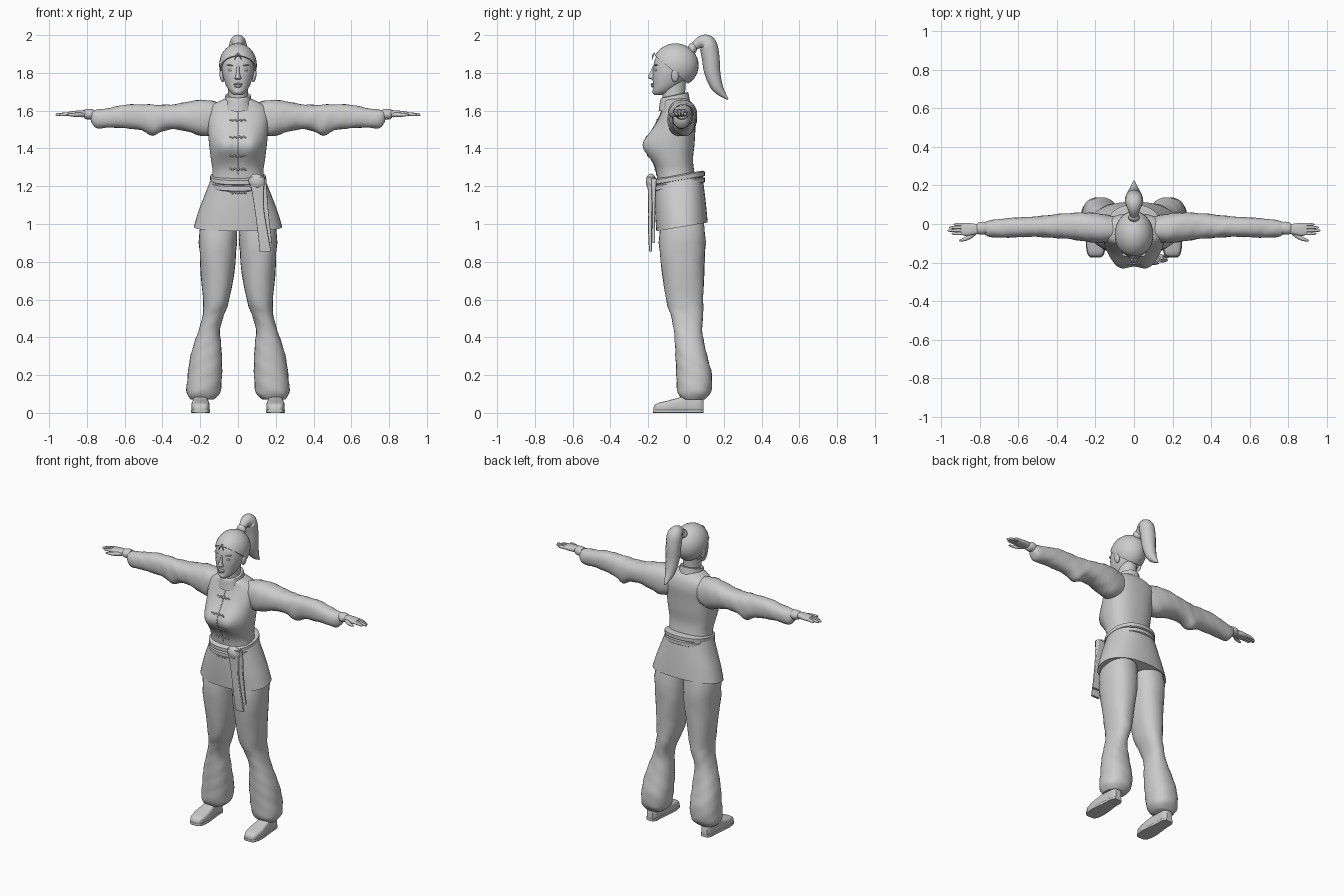
import bpy, bmesh, math
from mathutils import Vector, Matrix
from mathutils.bvhtree import BVHTree

if "Cube" in bpy.data.objects:
    bpy.data.objects.remove(bpy.data.objects["Cube"], do_unlink=True)

grey = bpy.data.materials.new("plain_grey")
grey.use_nodes = True
COLOUR = (0.6, 0.6, 0.6, 1)
grey.diffuse_color = COLOUR
grey.node_tree.nodes["Principled BSDF"].inputs["Base Color"].default_value = COLOUR
SIDES = (("left", 1), ("right", -1))
meshes = []


def link(name, data):
    data.materials.append(grey)
    obj = bpy.data.objects.new(name, data)
    bpy.context.collection.objects.link(obj)
    return obj


def finish(name, bm, side=1):
    """Turn a bmesh into an object, mirrored across x when side is -1."""
    bmesh.ops.scale(bm, vec=(side, 1, 1), verts=bm.verts)
    bmesh.ops.recalc_face_normals(bm, faces=bm.faces)
    mesh = bpy.data.meshes.new(name)
    bm.to_mesh(mesh)
    bm.free()
    obj = link(name, mesh)
    meshes.append(obj)
    return obj


def refine(rows, steps):
    """Catmull-Rom interpolation through rows of numbers."""
    out, last = [], len(rows) - 1
    for i in range(last):
        quad = [rows[max(0, min(last, i + k))] for k in (-1, 0, 1, 2)]
        for s in range(steps):
            t = s / steps
            out.append([b + t * ((c - a) + t * ((2*a - 5*b + 4*c - d) + t * (3*b - a - 3*c + d))) / 2
                        for a, b, c, d in zip(*quad)])
    return out + [list(rows[last])]


def loft(name, axis, rows, power=2.0, steps=3, n=28, side=1, tilt=0.0, wrinkle=0.0, shape=None):
    """Skin rings given as (position, a_min, a_max, b_min, b_max) along an axis."""
    bm, rings = bmesh.new(), []
    for t, a0, a1, b0, b1 in refine(rows, steps):
        ring = []
        for k in range(n):
            ang = math.tau * k / n
            c, s = math.cos(ang), math.sin(ang)
            fold = 1 + wrinkle * math.sin(3 * ang + 45 * t) * math.sin(ang + 28 * t)
            a = (a0 + a1) / 2 + fold * (a1 - a0) / 2 * math.copysign(abs(c) ** (2 / power), c)
            db = fold * (b1 - b0) / 2 * math.copysign(abs(s) ** (2 / power), s)
            b = (b0 + b1) / 2 + db
            co = {"x": (t, a, b), "y": (a, t, b), "z": (a, b, t + tilt * db)}[axis]
            ring.append(bm.verts.new(shape(Vector(co)) if shape else co))
        rings.append(ring)
    for low, high in zip(rings, rings[1:]):
        for k in range(n):
            j = (k + 1) % n
            bm.faces.new((low[k], low[j], high[j], high[k]))
    bm.faces.new(rings[0])
    bm.faces.new(rings[-1])
    return finish(name, bm, side)


def body(rows):
    """Expand symmetric (z, half_width, front, back) rows."""
    return [(z, -w, w, f, b) for z, w, f, b in rows]


def ball(name, centre, size, side=1, turn=0.0, cut=None):
    bm = bmesh.new()
    bmesh.ops.create_uvsphere(bm, u_segments=28, v_segments=18, radius=1)
    place = Matrix.Translation(centre) @ Matrix.Rotation(turn, 4, "Y") @ Matrix.Diagonal((*size, 1))
    bmesh.ops.transform(bm, matrix=place, verts=bm.verts)
    if cut:
        bmesh.ops.bisect_plane(bm, geom=bm.verts[:] + bm.edges[:] + bm.faces[:],
                               plane_co=cut[0], plane_no=cut[1], clear_inner=True)
        bmesh.ops.holes_fill(bm, edges=[e for e in bm.edges if e.is_boundary])
    return finish(name, bm, side)


def tube(name, rows, steps=4):
    """Round cord through (x, y, z, radius) rows."""
    curve = bpy.data.curves.new(name, "CURVE")
    curve.dimensions, curve.bevel_depth = "3D", 0.01
    curve.bevel_resolution, curve.use_fill_caps = 4, True
    rows = refine(rows, steps)
    spline = curve.splines.new("POLY")
    spline.points.add(len(rows) - 1)
    for p, (x, y, z, r) in zip(spline.points, rows):
        p.co, p.radius = (x, y, z, 1), r / 0.01
    spline.use_smooth = True
    return link(name, curve)


# Torso, with the chest shaped into the front
def chest(co):
    if co.y < -0.06:
        for x in (-0.07, 0.07):
            co.y -= 0.06 * math.exp(-((co.x - x) / 0.05) ** 2 / 2 - ((co.z - 1.415) / 0.055) ** 2 / 2)
    return co


torso = loft("jacket_torso", "z", body([
    (1.16, .15, -.15, .06), (1.27, .135, -.155, .045), (1.34, .143, -.165, .037),
    (1.42, .153, -.175, .045), (1.5, .16, -.165, .05), (1.57, .165, -.14, .055),
    (1.62, .15, -.12, .045), (1.65, .1, -.115, .025), (1.67, .05, -.1, 0)]),
    power=2.4, n=48, steps=4, shape=chest)

# Jacket skirt and doubled belt
skirt = loft("jacket_skirt", "z", body([
    (1.25, .138, -.165, .085), (1.15, .178, -.166, .098),
    (1.06, .212, -.162, .108), (.985, .234, -.157, .115)]), power=2.3, n=40, tilt=.17)
for label, z in (("lower", 1.21), ("upper", 1.243)):
    loft(label + "_belt", "z", body([
        (z - .018, .135, -.165, .085), (z - .011, .147, -.18, .1),
        (z + .011, .147, -.18, .1), (z + .018, .135, -.165, .085)]), 2.3, 1, 40, tilt=.17)
ball("belt_knot", (.1, -.185, 1.225), (.045, .028, .04), turn=.5)
loft("front_belt_tail", "z", [(1.25, .06, .14, -.205, -.165), (1.1, .085, .135, -.2, -.178),
     (.95, .105, .158, -.2, -.18), (.855, .115, .175, -.195, -.18)], 5)
loft("rear_belt_tail", "z", [(1.24, .09, .15, -.185, -.155), (1.08, .11, .16, -.18, -.163),
     (.9, .13, .18, -.178, -.163)], 5)

# Collar and neck
loft("neck", "z", body([(1.62, .06, -.12, .0), (1.68, .052, -.125, -.005), (1.76, .055, -.13, 0)]))
loft("collar", "z", body([(1.615, .085, -.145, .025), (1.65, .072, -.14, .018), (1.68, .068, -.135, .012),
     (1.682, .06, -.125, .004)]), tilt=.22, steps=2)


# Front seam and frog fasteners laid on the cloth
def surface(obj):
    return BVHTree.FromPolygons([v.co for v in obj.data.vertices], [p.vertices for p in obj.data.polygons])


cloth = {"torso": surface(torso), "skirt": surface(skirt)}


def on_cloth(part, x, z, r):
    hit = cloth[part].ray_cast(Vector((x, -1, z)), Vector((0, 1, 0)))[0]
    return (x, hit.y, z, r)


tube("front_seam", [on_cloth("torso", 0, 1.26 + .03 * i, .0025) for i in range(13)])
for i, (part, z) in enumerate((("torso", 1.61), ("torso", 1.55), ("torso", 1.46), ("torso", 1.36),
                               ("torso", 1.29), ("skirt", 1.165))):
    tube("fastener_cord_%d" % i, [on_cloth(part, .0075 * k, z + .004 * math.sin(2 * k), .004)
                                  for k in range(-6, 7)], 2)
    ball("fastener_knot_%d" % i, on_cloth(part, 0, z, 0)[:3], (.007, .007, .007))

# Head, hair and ponytail
loft("head", "z", body([
    (1.683, .02, -.168, -.12), (1.7, .042, -.176, -.08), (1.735, .064, -.175, -.03), (1.78, .079, -.177, .01),
    (1.82, .086, -.174, .03), (1.87, .084, -.165, .035), (1.91, .066, -.14, .02), (1.94, .03, -.1, -.02)]),
    power=2.15, n=36)
ball("hair_cap", (0, -.055, 1.84), (.1, .122, .116), cut=((0, -.165, 1.892), (0, .14, .165)))
ball("hair_tie", (0, .035, 1.93), (.03, .024, .03))
tube("ponytail", [(0, y, z, r) for y, z, r in (
    (.02, 1.915, .022), (.05, 1.945, .023), (.085, 1.963, .036), (.115, 1.95, .047), (.13, 1.885, .047),
    (.14, 1.8, .042), (.168, 1.72, .03), (.222, 1.66, .004))], 6)

# Facial features
loft("nose", "z", body([(1.765, .012, -.182, -.16), (1.772, .018, -.2, -.16), (1.785, .012, -.2, -.16),
     (1.81, .008, -.187, -.16), (1.835, .007, -.177, -.16)]), n=16)
ball("upper_lip", (0, -.176, 1.74), (.023, .011, .006))
ball("lower_lip", (0, -.175, 1.73), (.02, .011, .007))
ball("chin", (0, -.165, 1.702), (.022, .014, .016))
for label, side in SIDES:
    ball(label + "_eye", (.036, -.157, 1.815), (.017, .012, .008), side)
    ball(label + "_eyebrow", (.038, -.158, 1.84), (.024, .011, .004), side, turn=-.15)
    ball(label + "_ear", (.085, -.058, 1.785), (.012, .02, .034), side, turn=.15)
    tube(label + "_fringe_strand", [(0, -.166, 1.905, .004), (side * .01, -.176, 1.89, .004),
                                    (side * .018, -.176, 1.868, .001)])

# Sleeves, cuffs and hands
FINGERS = (("index", -.05, .945), ("middle", -.034, .965), ("ring", -.018, .958), ("little", -.003, .935))
for label, side in SIDES:
    loft(label + "_sleeve", "x", [
        (.09, -.085, .035, 1.49, 1.64), (.17, -.1, .055, 1.465, 1.655), (.25, -.092, .06, 1.485, 1.65),
        (.33, -.077, .055, 1.5, 1.636), (.4, -.072, .05, 1.49, 1.632), (.45, -.07, .045, 1.466, 1.632),
        (.51, -.067, .04, 1.497, 1.632), (.6, -.07, .035, 1.508, 1.63), (.68, -.07, .027, 1.51, 1.615),
        (.745, -.066, .018, 1.505, 1.607), (.772, -.055, .01, 1.53, 1.6), (.78, -.04, 0, 1.55, 1.595)],
        power=2.3, side=side, wrinkle=.05)
    loft(label + "_cuff", "x", [(.765, -.05, .008, 1.555, 1.607), (.785, -.055, .012, 1.552, 1.61),
         (.81, -.052, .006, 1.557, 1.607), (.815, -.04, -.005, 1.565, 1.6)], side=side)
    loft(label + "_palm", "x", [(.79, -.045, -.005, 1.567, 1.602), (.83, -.055, .002, 1.567, 1.602),
         (.87, -.062, .006, 1.568, 1.598), (.895, -.055, .002, 1.573, 1.594)], 2.6, side=side)
    for finger, y, tip in FINGERS:
        loft(label + "_" + finger + "_finger", "x", [
            (.87, y - .008, y + .008, 1.573, 1.594), (.91, y - .008, y + .008, 1.572, 1.591),
            (tip - .008, y - .006, y + .006, 1.571, 1.586), (tip, y - .002, y + .002, 1.575, 1.58)],
            n=12, side=side)
    tube(label + "_thumb", [(side * x, y, 1.578, r) for x, y, r in (
        (.82, -.04, .013), (.85, -.065, .012), (.88, -.08, .009), (.905, -.086, .004))])

# Trousers and shoes
SHOE = [(-.172, .175, .222, 0, .03), (-.155, .158, .238, 0, .05), (-.1, .15, .247, 0, .064),
        (-.04, .155, .242, 0, .08), (.02, .162, .236, 0, .1), (.07, .164, .233, 0, .1), (.093, .178, .22, 0, .075)]
for label, side in SIDES:
    loft(label + "_trouser_leg", "z", [
        (1.1, 0, .175, -.12, .08), (.95, .002, .208, -.14, .1), (.8, .014, .2, -.135, .1),
        (.6, .045, .186, -.105, .09), (.52, .072, .188, -.08, .09), (.44, .096, .207, -.065, .086),
        (.36, .09, .234, -.06, .1), (.28, .085, .256, -.055, .118), (.2, .083, .268, -.05, .136),
        (.12, .09, .274, -.046, .134), (.09, .105, .265, -.036, .12), (.07, .13, .25, -.02, .1)],
        power=2.3, side=side, wrinkle=.035)
    loft(label + "_ankle", "z", [(.05, .165, .232, -.03, .075), (.14, .16, .23, -.02, .08)], side=side)
    loft(label + "_shoe", "y", SHOE, 3.5, side=side)
    loft(label + "_sole", "y", [(y * 1.01, a - .003, b + .003, 0, .016) for y, a, b, *_ in SHOE], 8, side=side)

# Smooth shading that keeps the sharp rims
bpy.ops.object.select_all(action="DESELECT")
for obj in meshes:
    obj.select_set(True)
bpy.context.view_layer.objects.active = meshes[0]
bpy.ops.object.shade_smooth_by_angle(angle=math.radians(45))
